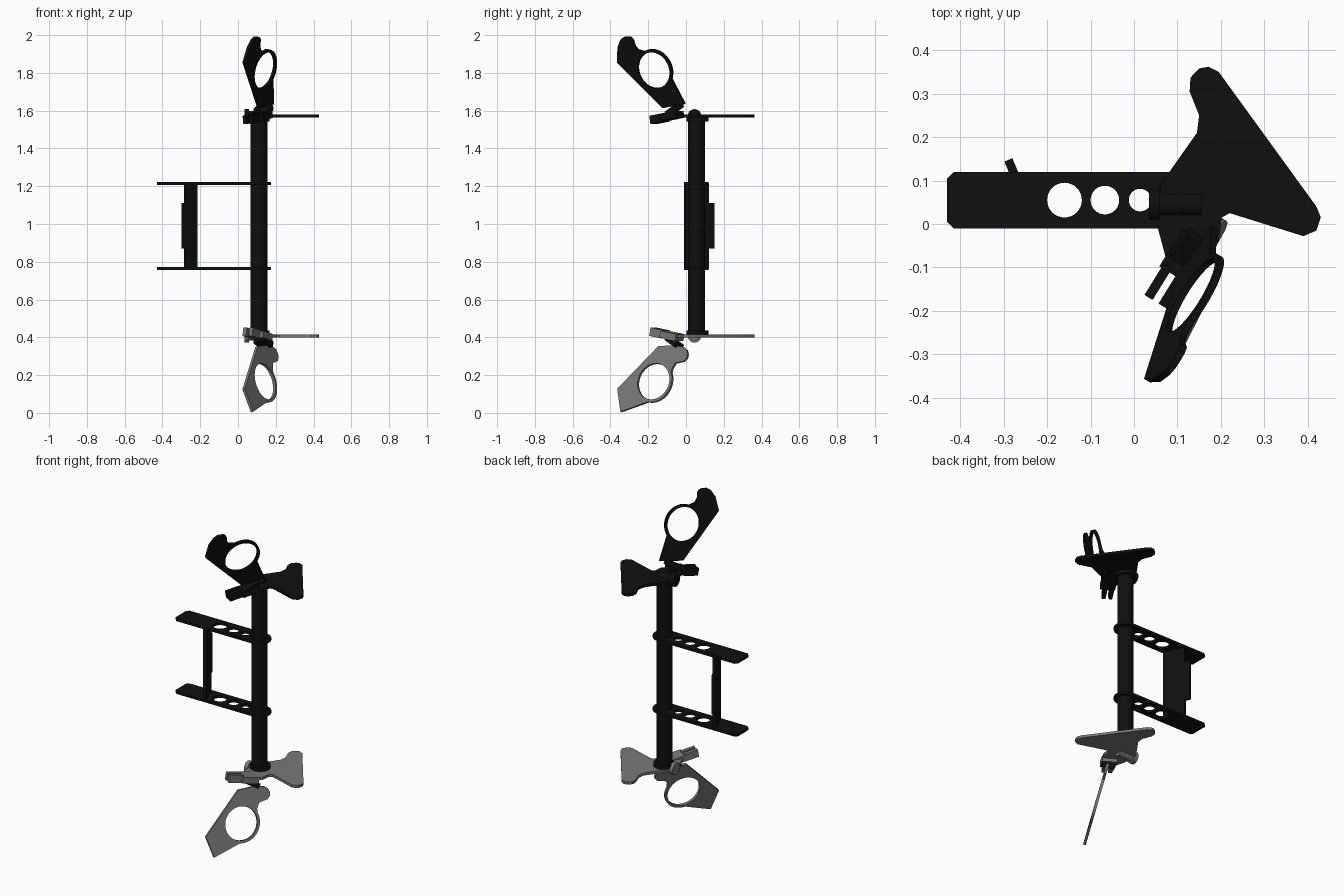
import bpy, bmesh, math
from mathutils import Matrix, Vector

if "Cube" in bpy.data.objects:
    bpy.data.objects.remove(bpy.data.objects["Cube"])


def material(name, value):
    m = bpy.data.materials.new(name)
    m.use_nodes = True
    m.diffuse_color = (value, value, value, 1)
    m.node_tree.nodes["Principled BSDF"].inputs["Base Color"].default_value = (value, value, value, 1)
    return m


BLACK = material("black", 0.005)
GREY = material("mid grey", 0.19)


def finish(name, bm, matrix, mat, smooth=False):
    bm.transform(matrix)
    bmesh.ops.recalc_face_normals(bm, faces=bm.faces)
    mesh = bpy.data.meshes.new(name)
    bm.to_mesh(mesh)
    bm.free()
    mesh.materials.append(mat)
    ob = bpy.data.objects.new(name, mesh)
    bpy.context.collection.objects.link(ob)
    if smooth:
        bpy.ops.object.select_all(action='DESELECT')
        ob.select_set(True)
        bpy.context.view_layer.objects.active = ob
        bpy.ops.object.shade_smooth_by_angle(angle=math.radians(35))
    return ob


def box(name, size, matrix, mat):
    bm = bmesh.new()
    bmesh.ops.create_cube(bm, size=1, matrix=Matrix.Diagonal((*size, 1)))
    return finish(name, bm, matrix, mat)


def cylinder(name, radius, depth, matrix, mat, sides=32):
    bm = bmesh.new()
    bmesh.ops.create_cone(bm, cap_ends=True, segments=sides, radius1=radius, radius2=radius, depth=depth)
    return finish(name, bm, matrix, mat, True)


def arc(cx, cy, r, start, end, n):
    angles = [math.radians(start + (end - start) * i / n) for i in range(n + 1)]
    return [(cx + r * math.cos(a), cy + r * math.sin(a)) for a in angles]


def plate(name, loops, thickness, matrix, mat):
    """Flat plate from an outer loop plus hole loops."""
    cu = bpy.data.curves.new(name, 'CURVE')
    cu.dimensions, cu.fill_mode, cu.extrude = '2D', 'BOTH', thickness / 2
    for pts in loops:
        sp = cu.splines.new('POLY')
        sp.points.add(len(pts) - 1)
        for p, co in zip(sp.points, pts):
            p.co = (co[0], co[1], 0, 1)
        sp.use_cyclic_u = True
    tmp = bpy.data.objects.new(name + "_tmp", cu)
    bpy.context.collection.objects.link(tmp)
    mesh = bpy.data.meshes.new_from_object(tmp)
    bm = bmesh.new()
    bm.from_mesh(mesh)
    bmesh.ops.remove_doubles(bm, verts=bm.verts, dist=1e-5)
    bpy.data.objects.remove(tmp)
    bpy.data.curves.remove(cu)
    bpy.data.meshes.remove(mesh)
    return finish(name, bm, matrix, mat, True)


T = Matrix.Translation
PX, PY = 0.11, 0.055

# Central pole
cylinder("pole", 0.045, 1.14, T((PX, PY, 0.99)), BLACK)

# Two side arms with lightening holes, rounded around the pole
arm = [(-0.43, 0.005), (-0.415, -0.01)] + arc(PX, PY, 0.065, -90, 90, 16) + [(-0.415, 0.12), (-0.43, 0.105)]
holes = [arc(x, 0.055, r, 0, 348.75, 31) for x, r in ((-0.16, 0.04), (-0.067, 0.033), (0.014, 0.026))]
for label, z in (("upper", 1.215), ("lower", 0.765)):
    plate(label + "_arm", [arm] + holes, 0.015, T((0, 0, z)), BLACK)

# Slanted panel between the arms, with a tab on its back edge
slant = T((-0.25, 0.055, 0.99)) @ Matrix.Rotation(math.radians(23), 4, 'Z')
box("arm_panel", (0.02, 0.135, 0.45), slant, BLACK)
box("panel_tab", (0.02, 0.035, 0.24), slant @ T((0, 0.083, 0)), BLACK)

# Fan-shaped end plate outline
fan = [(0.06, 0.085), (0.085, 0.125), (0.145, 0.21), (0.15, 0.25), (0.128, 0.305), (0.13, 0.337),
       (0.15, 0.358), (0.172, 0.362), (0.195, 0.35), (0.42, 0.04), (0.43, 0.015), (0.42, -0.015),
       (0.39, -0.028), (0.22, 0.025), (0.202, 0.015), (0.195, -0.04), (0.11, -0.1), (0.077, -0.092), (0.055, -0.01)]

# Tilted ring blade frame: U horizontal, V upward, N normal
N = Vector((1, -0.617, -0.29)).normalized()
U = Vector((0.617, 1, 0)).normalized()
V = N.cross(U)
frame = Matrix((U, V, N)).transposed().to_4x4()
frame.translation = (0.137, -0.168, 1.815)
ring_hole = arc(0, 0, 0.098, 0, 352.5, 47)
blade_up = [(-0.22, 0.04), (-0.207, 0.124), (-0.182, 0.166), (-0.162, 0.18), (-0.143, 0.182), (-0.12, 0.18),
            (-0.107, 0.168), (-0.1, 0.134), (-0.085, 0.112)] + arc(0, 0, 0.113, 115, -25, 24) \
    + [(0.164, -0.185), (0.024, -0.206)]
blade_down = [(-0.22, 0.04), (-0.182, 0.165)] + arc(0, 0, 0.113, 100, -25, 24) \
    + [(0.104, -0.07), (0.12, -0.1), (0.145, -0.106), (0.17, -0.11), (0.187, -0.128), (0.189, -0.15),
       (0.18, -0.172), (0.16, -0.187), (0.1, -0.197), (0.001, -0.192)]

# Both ends share the same hardware, the lower one mirrored in height
flip = T((0, 0, 1.98)) @ Matrix.Diagonal((1, 1, -1, 1))
heading = Matrix.Rotation(math.atan2(U.y, U.x), 4, 'Z')
across = Matrix.Rotation(math.pi / 2, 4, 'Y')
for label, M, mat, blade in (("upper", Matrix(), BLACK, blade_up), ("lower", flip, GREY, blade_down)):
    plate(label + "_fan_plate", [fan], 0.016, M @ T((0, 0, 1.572)), mat)
    plate(label + "_ring_blade", [blade, ring_hole], 0.016, M @ frame, mat)
    # Collar and cross pin on the pole end
    cylinder(label + "_collar", 0.058, 0.022, M @ T((PX, PY + 0.005, 1.554)), BLACK)
    cylinder(label + "_pin", 0.026, 0.11, M @ T((0.1, 0.045, 1.572)) @ across, mat)
    cylinder(label + "_pin_head", 0.036, 0.024, M @ T((0.047, 0.045, 1.572)) @ across, mat)
    # Clamp block with two prongs, and the link up to the blade
    clamp = M @ T((0.122, -0.075, 1.572)) @ heading @ Matrix.Rotation(math.radians(-10), 4, 'Y')
    box(label + "_clamp", (0.1, 0.085, 0.036), clamp, mat)
    for side, y in (("inner", -0.012), ("outer", 0.026)):
        box(label + "_clamp_prong_" + side, (0.085, 0.022, 0.045), clamp @ T((-0.082, y, 0)), mat)
    box(label + "_link", (0.075, 0.032, 0.075), M @ T((0.135, -0.062, 1.607)) @ frame.to_3x3().to_4x4()
        @ Matrix.Rotation(math.radians(30), 4, 'Z'), BLACK)
